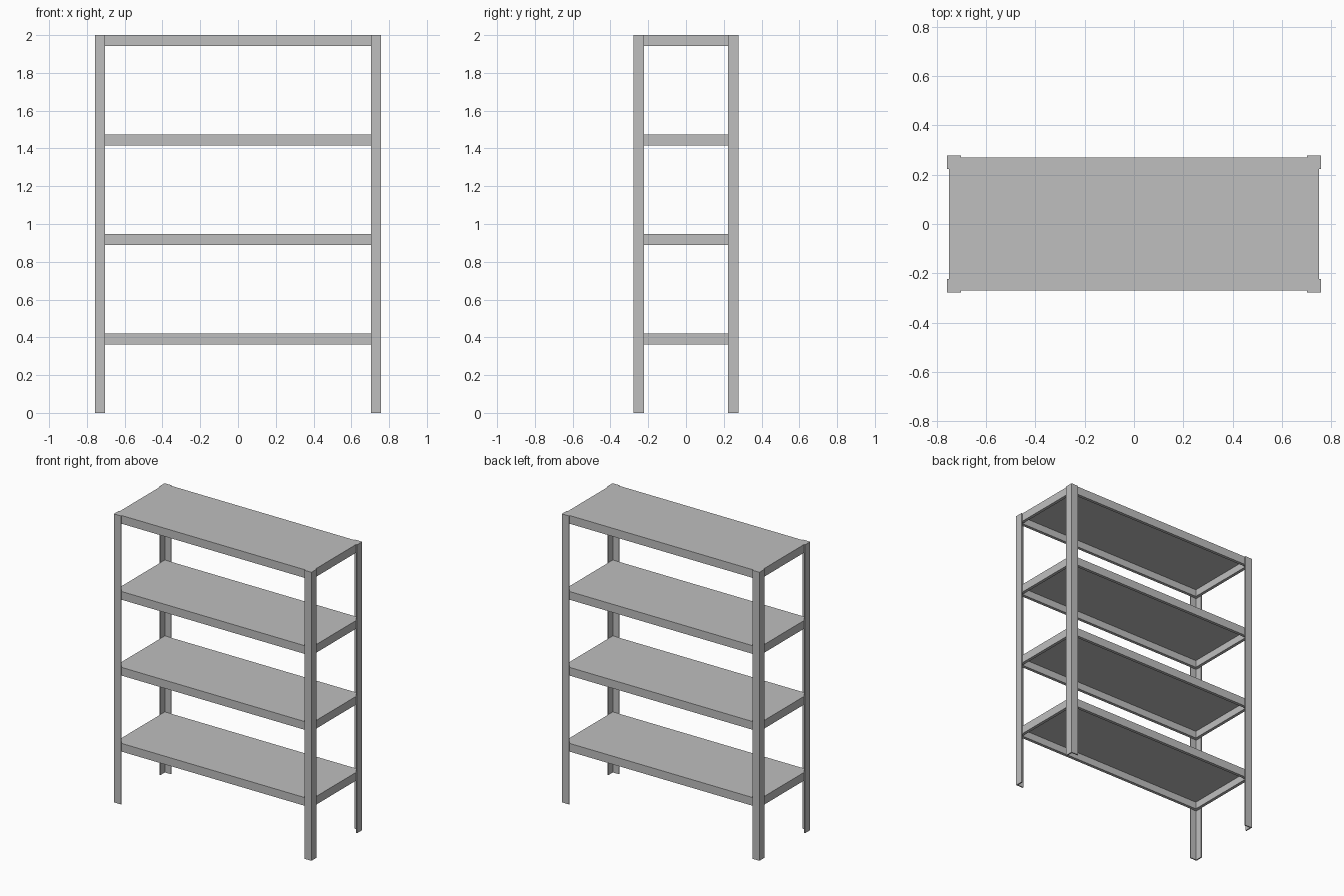
import bpy
import bmesh

cube = bpy.data.objects.get("Cube")
if cube:
    bpy.data.objects.remove(cube, do_unlink=True)

HALF_X, HALF_Y, HEIGHT = 0.758, 0.278, 2.0   # outer size of the rack
SHEET = 0.008                                # steel thickness
ANGLE = 0.055                                # width of each upright's two flanges
SHELF_DEPTH = 0.057
RIM = 0.03                                   # folded rim under each shelf

steel = bpy.data.materials.new("grey steel")
steel.use_nodes = True
GREY = (0.52, 0.52, 0.52, 1)
steel.diffuse_color = GREY
steel.node_tree.nodes["Principled BSDF"].inputs["Base Color"].default_value = GREY


def prism(bm, outline, bottom, top):
    """Extrude a flat outline upwards and return nothing but the closed solid."""
    face = bm.faces.new([bm.verts.new((x, y, bottom)) for x, y in outline])
    moved = bmesh.ops.extrude_face_region(bm, geom=[face])["geom"]
    verts = [v for v in moved if isinstance(v, bmesh.types.BMVert)]
    bmesh.ops.translate(bm, verts=verts, vec=(0, 0, top - bottom))
    bmesh.ops.recalc_face_normals(bm, faces=bm.faces)


def finish(bm, name):
    mesh = bpy.data.meshes.new(name)
    bm.to_mesh(mesh)
    bm.free()
    mesh.materials.append(steel)
    obj = bpy.data.objects.new(name, mesh)
    bpy.context.collection.objects.link(obj)


# L-section uprights, opening towards the middle of the rack
section = [(0, 0), (ANGLE, 0), (ANGLE, SHEET), (SHEET, SHEET), (SHEET, ANGLE), (0, ANGLE)]
for side, sx in (("left", 1), ("right", -1)):
    for end, sy in (("front", -1), ("back", 1)):
        bm = bmesh.new()
        outline = [(sx * (HALF_X - u), sy * (HALF_Y - v)) for u, v in section]
        prism(bm, outline, 0, HEIGHT)
        finish(bm, f"{end}_{side}_upright")

# Shelves: shallow trays turned upside down, with a folded rim
x, y = HALF_X - SHEET, HALF_Y - SHEET
for name, top in (("bottom", 0.42), ("lower", 0.947), ("upper", 1.473), ("top", HEIGHT)):
    bm = bmesh.new()
    prism(bm, [(-x, -y), (x, -y), (x, y), (-x, y)], top - SHELF_DEPTH, top)
    under = min(bm.faces, key=lambda f: f.calc_center_median().z)
    bmesh.ops.inset_region(bm, faces=[under], thickness=RIM)
    # Push the inset underside up to leave a thin panel
    moved = bmesh.ops.extrude_face_region(bm, geom=[under])["geom"]
    verts = [v for v in moved if isinstance(v, bmesh.types.BMVert)]
    bmesh.ops.translate(bm, verts=verts, vec=(0, 0, SHELF_DEPTH - SHEET))
    if under.is_valid:
        bmesh.ops.delete(bm, geom=[under], context="FACES_ONLY")
    bmesh.ops.recalc_face_normals(bm, faces=bm.faces)
    finish(bm, f"{name}_shelf")
